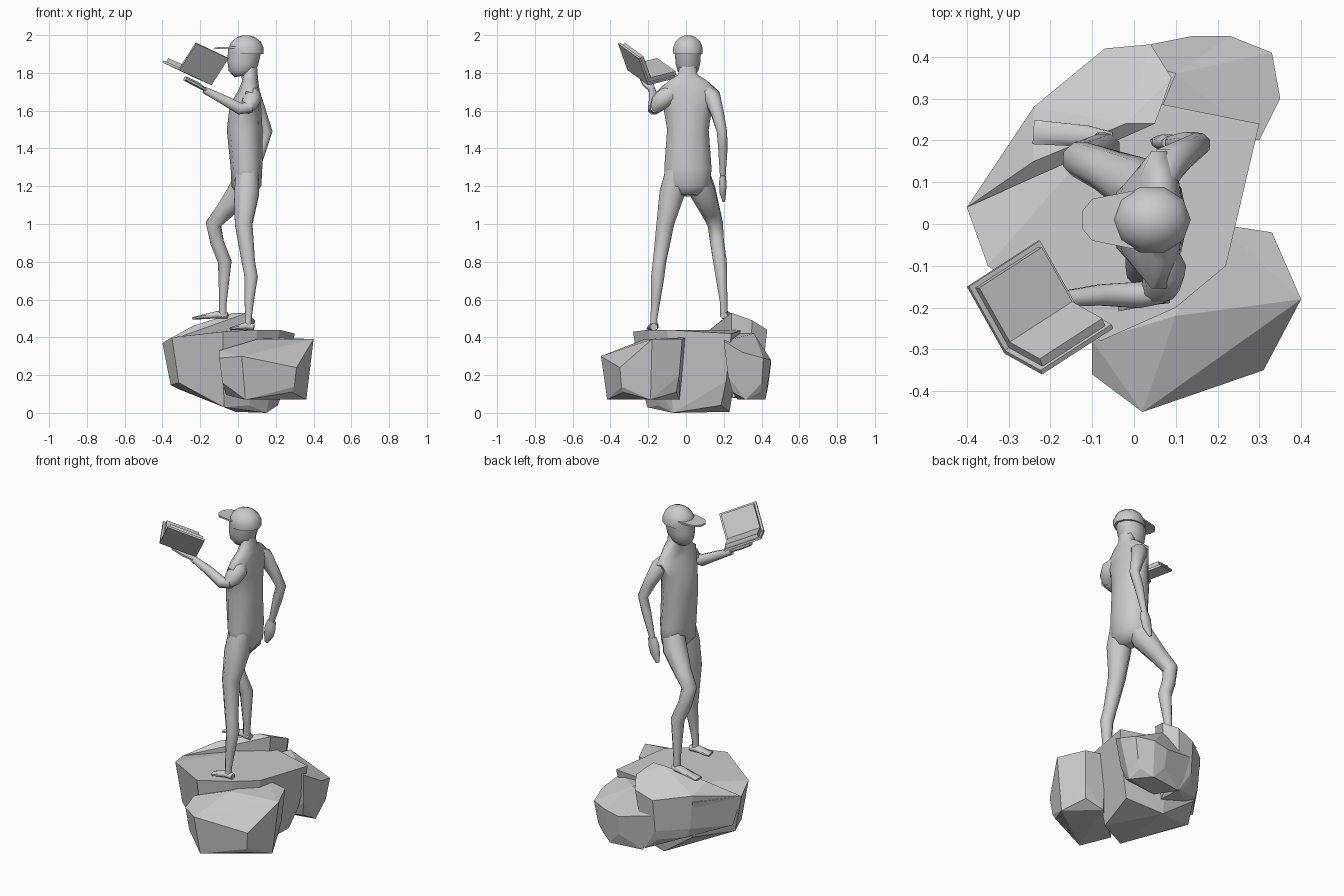
import bpy
import bmesh
import math
from mathutils import Vector

default_cube = bpy.data.objects.get("Cube")
if default_cube:
    bpy.data.objects.remove(default_cube)

grey = bpy.data.materials.new("plain grey")
grey.use_nodes = True
grey.diffuse_color = (.6, .6, .6, 1)
grey.node_tree.nodes["Principled BSDF"].inputs["Base Color"].default_value = grey.diffuse_color


def finish(name, bm, smooth=False):
    """Turn a bmesh into a named object in the scene."""
    bmesh.ops.recalc_face_normals(bm, faces=bm.faces)
    mesh = bpy.data.meshes.new(name)
    bm.to_mesh(mesh)
    bm.free()
    mesh.materials.append(grey)
    obj = bpy.data.objects.new(name, mesh)
    bpy.context.collection.objects.link(obj)
    if smooth:
        bpy.ops.object.select_all(action="DESELECT")
        obj.select_set(True)
        bpy.context.view_layer.objects.active = obj
        bpy.ops.object.shade_smooth_by_angle(angle=math.radians(60))


def hull(name, points):
    """Flat-faced convex block around a few corner points."""
    bm = bmesh.new()
    for point in points:
        bm.verts.new(point)
    result = bmesh.ops.convex_hull(bm, input=bm.verts)
    loose = {item for item in result["geom_interior"] + result["geom_unused"]
             if isinstance(item, bmesh.types.BMVert)}
    bmesh.ops.delete(bm, geom=list(loose), context="VERTS")
    bmesh.ops.dissolve_limit(bm, angle_limit=math.radians(6), verts=bm.verts, edges=bm.edges)
    finish(name, bm)


def rock(name, base, taper, rim):
    """Boulder under a rim of corners, narrowing to a base that lifts toward -x."""
    corners = [Vector(corner) for corner in rim]
    middle = sum(corners, Vector()) / len(corners)
    points = list(corners)
    for i, corner in enumerate(corners):
        waist = middle.lerp(corner, (1 + taper) / 2)
        waist.z = base + (corner.z - base) * .4
        foot = middle.lerp(corner, taper)
        foot.z = base + .04 * (i % 2) + max(0, -foot.x) * .4
        points += [waist, foot]
    hull(name, points)


def loft(name, rings, stretch=1, sides=8):
    """Smooth limb through rings of x, y, z, half width and optional half depth."""
    bm = bmesh.new()
    centres = [Vector(ring[:3]) for ring in rings]
    loops = []
    for i, (x, y, z, width, *depth) in enumerate(rings):
        before, after = centres[max(i - 1, 0)], centres[min(i + 1, len(rings) - 1)]
        along = (after - before).normalized()
        across = Vector((0, 1, 0))
        across = (across - along * across.dot(along)).normalized()
        deep = along.cross(across) * (depth[0] if depth else width * stretch)
        loop = []
        for k in range(sides):
            turn = math.tau * (k + .5) / sides
            offset = across * width * math.cos(turn) + deep * math.sin(turn)
            loop.append(bm.verts.new(centres[i] + offset * 1.05))
        loops.append(loop)
    for low, high in zip(loops, loops[1:]):
        for k in range(sides):
            n = (k + 1) % sides
            bm.faces.new((low[k], low[n], high[n], high[k]))
    bm.faces.new(loops[0])
    bm.faces.new(loops[-1])
    finish(name, bm, smooth=True)


# Rocks
rock("main_rock", 0, .75, [
    (-.4, .04, .37), (-.35, -.1, .4), (-.08, -.28, .43), (.1, -.2, .44),
    (.22, -.1, .44), (.3, .24, .42), (0, .3, .44), (-.24, .28, .38)])
rock("high_rock", .08, .75, [
    (-.4, .04, .37), (-.24, .15, .46), (-.24, .28, .42), (-.07, .42, .4), (.04, .43, .44),
    (.09, .35, .49), (.05, .24, .53), (-.02, .24, .53)])
rock("back_rock", .07, .7, [
    (-.06, .41, .3), (.14, .45, .26), (.23, .45, .28), (.33, .41, .29),
    (.35, .3, .32), (.3, .2, .38), (.05, .24, .42), (.1, .36, .42)])
rock("front_rock", .07, .85, [
    (-.1, -.28, .33), (-.1, -.36, .29), (.02, -.45, .3), (.31, -.35, .24),
    (.4, -.18, .39), (.33, -.02, .39), (.2, 0, .4), (.1, -.22, .39)])

# Torso and neck, as height, forward shift, half width and half depth
torso = [(1.15, .05, .06, .04), (1.2, .045, .12, .075), (1.3, .045, .125, .08),
         (1.5, .035, .11, .09), (1.62, .04, .13, .08), (1.7, .06, .165, .055),
         (1.76, .065, .1, .04), (1.79, .06, .05, .042), (1.86, .055, .045, .042)]
loft("torso", [(x, .01, z, wide, deep) for z, x, wide, deep in torso], sides=10)

# Head with a domed cap and a flat brim
loft("head", [(.025, .01, 1.785, .035), (.02, .01, 1.81, .055), (.025, .01, 1.85, .065),
              (.035, .01, 1.92, .07)], stretch=1.2, sides=10)
dome = [math.radians(angle) for angle in (-15, 10, 35, 60, 80)]
loft("cap_crown", [(.043, .01, 1.92 + .08 * math.sin(a), .08 * math.cos(a)) for a in dome],
     stretch=1.12, sides=10)
hull("cap_brim", [(x, .01 + side * y, z + x * .04)
                  for x, y in ((-.125, .02), (-.1, .05), (0, .07))
                  for side in (-1, 1) for z in (1.93, 1.94)])

# Legs and feet
loft("standing_leg", [
    (.05, -.05, 1.28, .06), (.045, -.075, 1.16, .068), (.03, -.11, 1, .048),
    (.055, -.14, .8, .036), (.07, -.15, .72, .036), (.06, -.16, .6, .026),
    (.055, -.17, .5, .018), (.055, -.17, .45, .02)])
loft("standing_foot", [
    (.085, -.17, .455, .02, .018), (.04, -.17, .46, .025, .02), (-.04, -.18, .445, .03, .008)])
loft("bent_leg", [
    (.05, .06, 1.28, .06), (.01, .09, 1.17, .068), (-.07, .13, 1.07, .05),
    (-.13, .155, 1, .042), (-.11, .165, .9, .037), (-.07, .18, .8, .037),
    (-.08, .2, .58, .02), (-.08, .2, .51, .02)])
loft("bent_foot", [
    (-.055, .2, .515, .02, .016), (-.11, .21, .52, .026, .02), (-.24, .22, .5, .03, .007)])

# Arm hanging beside the hip
loft("hanging_arm", [
    (.06, .1, 1.7, .04), (.08, .14, 1.67, .045), (.12, .168, 1.58, .034),
    (.155, .19, 1.49, .028), (.13, .195, 1.41, .026), (.09, .195, 1.26, .016)])
loft("hanging_hand", [
    (.09, .195, 1.26, .015), (.08, .195, 1.22, .02), (.07, .195, 1.17, .018), (.05, .2, 1.12, .007)],
     stretch=1.6)

# Arm lifting the book
loft("raised_upper_arm", [
    (.06, -.07, 1.69, .045), (.075, -.11, 1.67, .05), (.065, -.145, 1.64, .045),
    (.04, -.17, 1.6, .025)])
loft("raised_forearm", [
    (.07, -.16, 1.62, .03), (.01, -.17, 1.61, .032), (-.08, -.17, 1.66, .026),
    (-.18, -.18, 1.71, .018)])
loft("raised_hand", [
    (-.17, -.18, 1.71, .018), (-.22, -.2, 1.74, .03), (-.28, -.22, 1.77, .025)], stretch=.5)

# Open book: two covers meeting at the spine, each with a block of pages
spine = Vector((-.14, -.2, 1.735))
spine_run = Vector((-.17, -.11, .08))
reader = Vector((0, 0, 1.9))


def slab(name, rise, start, depth, margin):
    """Plate rising from the spine, thickened toward the reader."""
    normal = spine_run.cross(rise).normalized()
    if normal.dot(reader - spine) < 0:
        normal.negate()
    hull(name, [spine + spine_run * s + rise * t + normal * h
                for s in (margin, 1 - margin) for t in (0, 1 - margin)
                for h in (start, start + depth)])


for side, rise in (("upper", (.09, -.05, .14)), ("lower", (-.09, .16, .04))):
    slab(side + "_cover", Vector(rise), 0, .012, 0)
    slab(side + "_pages", Vector(rise), .012, .022, .06)
